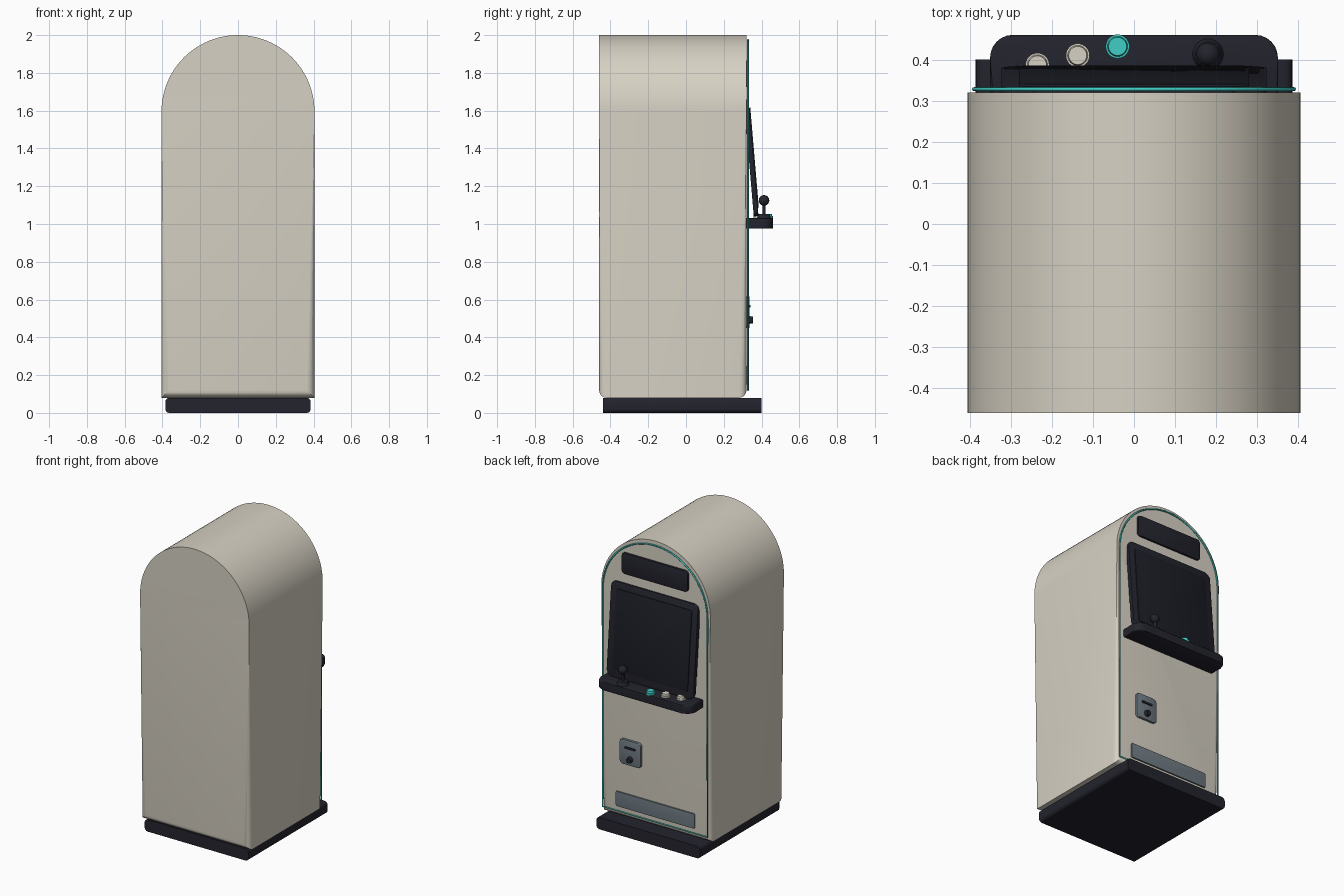
import bpy, bmesh
from math import pi, sin, cos, radians

cube = bpy.data.objects.get("Cube")
if cube:
    bpy.data.objects.remove(cube, do_unlink=True)


def material(name, rgb, rough=0.6):
    m = bpy.data.materials.new(name)
    m.use_nodes = True
    m.diffuse_color = (*rgb, 1)
    node = m.node_tree.nodes["Principled BSDF"]
    node.inputs["Base Color"].default_value = (*rgb, 1)
    node.inputs["Roughness"].default_value = rough
    return m


CREAM = material("warm cream", (0.68, 0.64, 0.55))
DARK = material("dark navy", (0.017, 0.017, 0.027))
GLASS = material("screen black", (0.012, 0.013, 0.020), 0.3)
TEAL = material("teal", (0.05, 0.62, 0.56))
STEEL = material("steel grey", (0.16, 0.20, 0.23))


def smooth(ob):
    bpy.ops.object.select_all(action="DESELECT")
    ob.select_set(True)
    bpy.context.view_layer.objects.active = ob
    bpy.ops.object.shade_smooth_by_angle(angle=radians(35))


def rounded(w, h, radii, steps=6):
    """Rounded rectangle; radii run top right, top left, bottom left, bottom right."""
    pts = []
    signs = ((1, 1), (-1, 1), (-1, -1), (1, -1))
    for i, ((sx, sy), r) in enumerate(zip(signs, radii)):
        if r == 0:
            pts.append((sx * w / 2, sy * h / 2))
            continue
        for k in range(steps + 1):
            a = (i + k / steps) * pi / 2
            pts.append((sx * (w / 2 - r) + r * cos(a), sy * (h / 2 - r) + r * sin(a)))
    return pts


def arch(half, bottom, spring, steps=48):
    """Straight sides below a half-circle top."""
    pts = [(half, bottom)]
    pts += [(half * cos(pi * k / steps), spring + half * sin(pi * k / steps))
            for k in range(steps + 1)]
    return pts + [(-half, bottom)]


def prism(name, outline, depth, mat, loc, bevel=0.0, tilt=0.0, flat=False, segments=3):
    """Extrude an x-z outline along y, or an x-y outline along z when flat."""
    bm = bmesh.new()

    def ring(t):
        return [bm.verts.new((u, v, t) if flat else (u, t, v)) for u, v in outline]

    a, b = ring(-depth / 2), ring(depth / 2)
    caps = [bm.faces.new(a), bm.faces.new(b)]
    n = len(a)
    for i in range(n):
        j = (i + 1) % n
        bm.faces.new((a[i], a[j], b[j], b[i]))
    if bevel:
        rim = [e for f in caps for e in f.edges]
        bmesh.ops.bevel(bm, geom=rim, offset=bevel, segments=segments, profile=0.5,
                        affect="EDGES", clamp_overlap=True)
    bmesh.ops.recalc_face_normals(bm, faces=bm.faces)
    me = bpy.data.meshes.new(name)
    bm.to_mesh(me)
    bm.free()
    me.materials.append(mat)
    ob = bpy.data.objects.new(name, me)
    bpy.context.collection.objects.link(ob)
    ob.location = loc
    ob.rotation_euler.x = tilt
    smooth(ob)
    return ob


def disc(name, r, depth, mat, loc, top=None, turn=0.0):
    bpy.ops.mesh.primitive_cone_add(vertices=32, radius1=r, radius2=r if top is None else top,
                                    depth=depth, location=loc, rotation=(turn, 0, 0))
    ob = bpy.context.object
    ob.name = name
    ob.data.materials.append(mat)
    smooth(ob)
    return ob


# Cabinet shell and plinth
prism("cabinet_body", arch(0.405, 0.08, 1.595), 0.78, CREAM, (0, -0.07, 0), 0.04, segments=5)
prism("base_plinth", rounded(0.77, 0.08, [0.022] * 4), 0.84, DARK, (0, -0.02, 0.04))

# Trim outlining the panel side
curve = bpy.data.curves.new("edge_trim", "CURVE")
curve.dimensions = "3D"
curve.bevel_depth = 0.005
curve.bevel_resolution = 2
path = arch(0.389, 0.12, 1.585)
spline = curve.splines.new("POLY")
spline.points.add(len(path) - 1)
for p, (x, z) in zip(spline.points, path):
    p.co = (x, 0.328, z, 1)
spline.use_cyclic_u = True
curve.materials.append(TEAL)
bpy.context.collection.objects.link(bpy.data.objects.new("edge_trim", curve))

# Marquee
prism("marquee", rounded(0.49, 0.14, [0.02] * 4), 0.025, DARK, (0, 0.322, 1.796), 0.004)

# Tilted display: backing bezel, raised lip and glass
TILT = 0.085


def on_display(offset):
    return (0, 0.345 + offset * cos(TILT), 1.35 + offset * sin(TILT))


prism("screen_bezel", rounded(0.645, 0.62, [0.035] * 4), 0.025, DARK, on_display(0), 0.006, TILT)
prism("screen_glass", rounded(0.56, 0.53, [0.015] * 4), 0.012, GLASS, on_display(0.012), 0.004, TILT)

# Control shelf with rounded outer corners
prism("control_shelf", rounded(0.70, 0.15, [0.055, 0.055, 0, 0]), 0.055, DARK,
      (0, 0.385, 1.003), 0.007, flat=True)

# Joystick
STICK = (0.18, 0.413)
disc("joystick_base", 0.038, 0.022, DARK, (*STICK, 1.04), 0.030)
disc("joystick_shaft", 0.009, 0.08, DARK, (*STICK, 1.08))
bpy.ops.mesh.primitive_uv_sphere_add(segments=32, ring_count=16, radius=0.028,
                                     location=(*STICK, 1.125))
ball = bpy.context.object
ball.name = "joystick_ball"
ball.data.materials.append(DARK)
smooth(ball)

# Push buttons
for name, x, y, mat in (("start", -0.04, 0.432, TEAL), ("middle", -0.137, 0.41, CREAM),
                        ("outer", -0.235, 0.387, CREAM)):
    disc(name + "_button_collar", 0.029, 0.012, mat, (x, y, 1.036))
    disc(name + "_button_cap", 0.025, 0.014, mat, (x, y, 1.047), 0.022)

# Coin door with slot and return knob
prism("coin_door", rounded(0.155, 0.165, [0.02] * 4), 0.03, STEEL, (0.18, 0.321, 0.533), 0.004)
prism("coin_slot", rounded(0.08, 0.014, [0.005] * 4), 0.008, DARK, (0.18, 0.338, 0.565))
disc("coin_return_knob", 0.021, 0.022, DARK, (0.18, 0.345, 0.492), 0.017, -pi / 2)

# Lower kick plate
prism("kick_plate", rounded(0.585, 0.098, [0.008] * 4), 0.02, STEEL, (0, 0.32, 0.2), 0.003)
